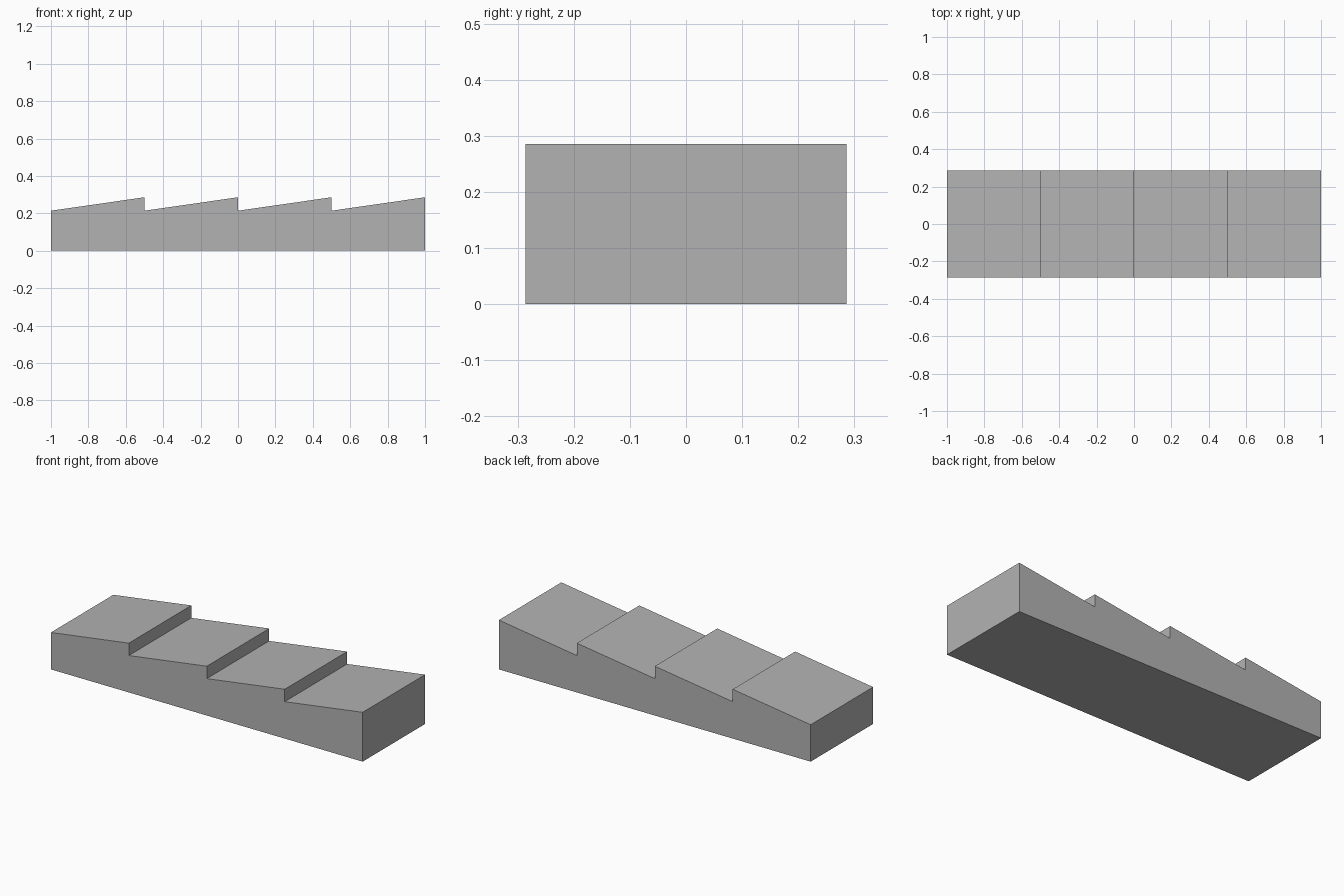
import bpy
import bmesh

cube = bpy.data.objects.get("Cube")
if cube:
    bpy.data.objects.remove(cube, do_unlink=True)

STEPS = 4
LENGTH = 2.0
LOW, HIGH = 0.214, 0.286
HALF_DEPTH = 0.286

# Plain grey material
grey = bpy.data.materials.new("plain_grey")
grey.use_nodes = True
colour = (0.45, 0.45, 0.45, 1)
grey.diffuse_color = colour
grey.node_tree.nodes["Principled BSDF"].inputs["Base Color"].default_value = colour

# Sawtooth side profile: flat base, then each ramp rises towards +x and drops
pitch = LENGTH / STEPS
profile = [(LENGTH / 2, 0), (-LENGTH / 2, 0)]
for i in range(STEPS):
    start = -LENGTH / 2 + i * pitch
    profile += [(start, LOW), (start + pitch, HIGH)]

# Extrude the profile from front to back
bm = bmesh.new()
side = bm.faces.new([bm.verts.new((x, -HALF_DEPTH, z)) for x, z in profile])
result = bmesh.ops.extrude_face_region(bm, geom=[side], use_keep_orig=True)
moved = [g for g in result["geom"] if isinstance(g, bmesh.types.BMVert)]
bmesh.ops.translate(bm, verts=moved, vec=(0, 2 * HALF_DEPTH, 0))
bmesh.ops.recalc_face_normals(bm, faces=bm.faces[:])

mesh = bpy.data.meshes.new("sawtooth_block")
bm.to_mesh(mesh)
bm.free()
mesh.materials.append(grey)
block = bpy.data.objects.new("sawtooth_block", mesh)
bpy.context.collection.objects.link(block)
